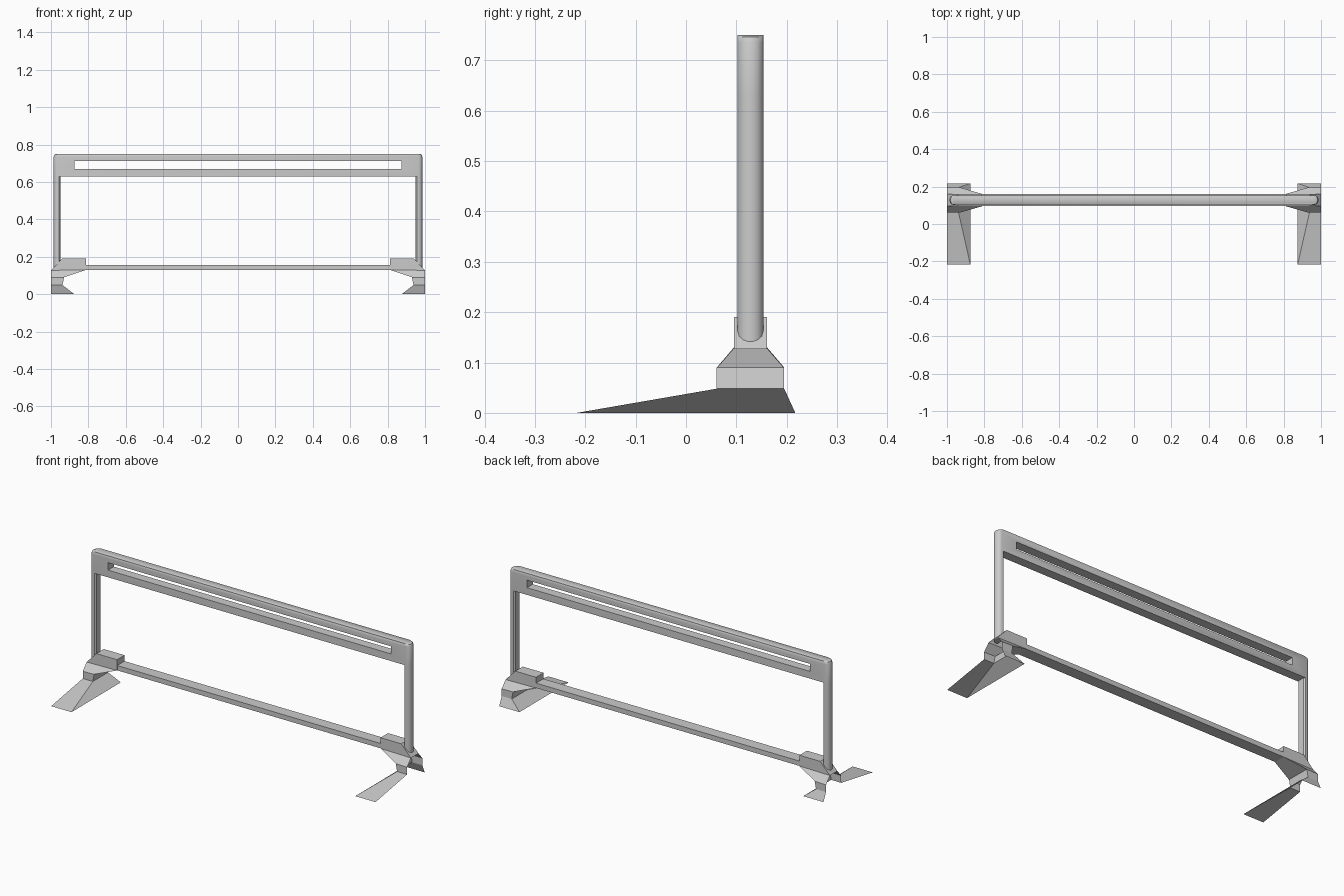
import bpy, bmesh

if "Cube" in bpy.data.objects:
    bpy.data.objects.remove(bpy.data.objects["Cube"])

YC = 0.128  # depth centre of the frame


def finish(name, bm, smooth=35):
    bmesh.ops.remove_doubles(bm, verts=bm.verts, dist=1e-5)
    bmesh.ops.recalc_face_normals(bm, faces=bm.faces)
    me = bpy.data.meshes.new(name)
    bm.to_mesh(me)
    bm.free()
    ob = bpy.data.objects.new(name, me)
    bpy.context.collection.objects.link(ob)
    if smooth:
        bpy.ops.object.select_all(action='DESELECT')
        ob.select_set(True)
        bpy.context.view_layer.objects.active = ob
        bpy.ops.object.shade_smooth_by_angle(angle=smooth * 3.14159 / 180)
    return ob


def layers(bm, rings):
    """Closed loft through rings of equal length."""
    vs = [[bm.verts.new(p) for p in r] for r in rings]
    n = len(vs[0])
    for a, b in zip(vs, vs[1:]):
        for i in range(n):
            j = (i + 1) % n
            bm.faces.new((a[i], a[j], b[j], b[i]))
    bm.faces.new(vs[0][::-1])
    bm.faces.new(vs[-1])


def box(name, lo, hi):
    bm = bmesh.new()
    layers(bm, [[(lo[0], lo[1], z), (hi[0], lo[1], z), (hi[0], hi[1], z), (lo[0], hi[1], z)]
                for z in (lo[2], hi[2])])
    return finish(name, bm, 0)


# rounded outer end of the frame in plan (x, y offset)
END = [(0.966, -0.0255), (0.976, -0.0225), (0.983, -0.014), (0.986, -0.005),
       (0.986, 0.005), (0.983, 0.014), (0.976, 0.0225), (0.966, 0.0255)]


# top panel with rounded ends and a long slot
def plan(z, inset):
    right = [(x - inset, YC + y, z) for x, y in END]
    return right + [(-x, y, z) for x, y, _ in reversed(right)]


bm = bmesh.new()
layers(bm, [plan(0.63, 0), plan(0.735, 0), plan(0.746, 0.005), plan(0.75, 0.016)])
panel = finish("top_panel", bm)
cutter = box("slot_cutter", (-0.873, 0.05, 0.67), (0.873, 0.2, 0.712))
cutter.hide_render = True
mod = panel.modifiers.new("slot", 'BOOLEAN')
mod.object = cutter
mod.solver = 'EXACT'
bpy.context.view_layer.objects.active = panel
bpy.ops.object.modifier_apply(modifier="slot")
bpy.data.objects.remove(cutter)

# lower rail
box("lower_rail", (-0.82, 0.0965, 0.13), (0.82, 0.1605, 0.157))

# bracket outline: x, z, half depth
A, B, C, D = (0.812, 0.13, 0.033), (0.812, 0.19, 0.033), (0.94, 0.19, 0.033), (1, 0.127, 0.033)
E, F, G, H = (1, 0.088, 0.067), (1, 0.048, 0.067), (0.938, 0.048, 0.067), (0.93, 0.09, 0.067)

for s, side in ((1, "right"), (-1, "left")):
    # post
    bm = bmesh.new()
    prof = [(0.956, -0.0255)] + END + [(0.956, 0.0255), (0.95, 0.018), (0.95, -0.018)]
    layers(bm, [[(s * x, YC + y, z) for x, y in prof] for z in (0.135, 0.635)])
    finish("post_" + side, bm)

    # bracket: thin shell, open to the outside and below
    bm = bmesh.new()

    def face(pts):
        bm.faces.new([bm.verts.new(p) for p in pts])

    def at(p, d):
        return (s * p[0], YC + d * p[2], p[1])

    for d in (-1, 1):
        for poly in ((A, B, C, D), (A, D, E), (A, E, H), (E, F, G, H)):
            face([at(p, d) for p in poly])
    for p, q in ((A, B), (B, C), (C, D), (G, H), (H, A)):
        face([at(p, -1), at(q, -1), at(q, 1), at(p, 1)])
    finish("bracket_" + side, bm, 40)

    # foot: three sloping sheets, open to the outside and below
    bm = bmesh.new()
    y0, y1, t0, t1 = -0.217, 0.217, YC - 0.067, YC + 0.067
    xo, xi, xt = s * 1.0, s * 0.875, s * 0.938
    face([(xo, y0, 0), (xi, y0, 0), (xt, t0, 0.048), (xo, t0, 0.048)])
    face([(xi, y0, 0), (xi, y1, 0), (xt, t1, 0.048), (xt, t0, 0.048)])
    face([(xi, y1, 0), (xo, y1, 0), (xo, t1, 0.048), (xt, t1, 0.048)])
    finish("foot_" + side, bm, 0)
